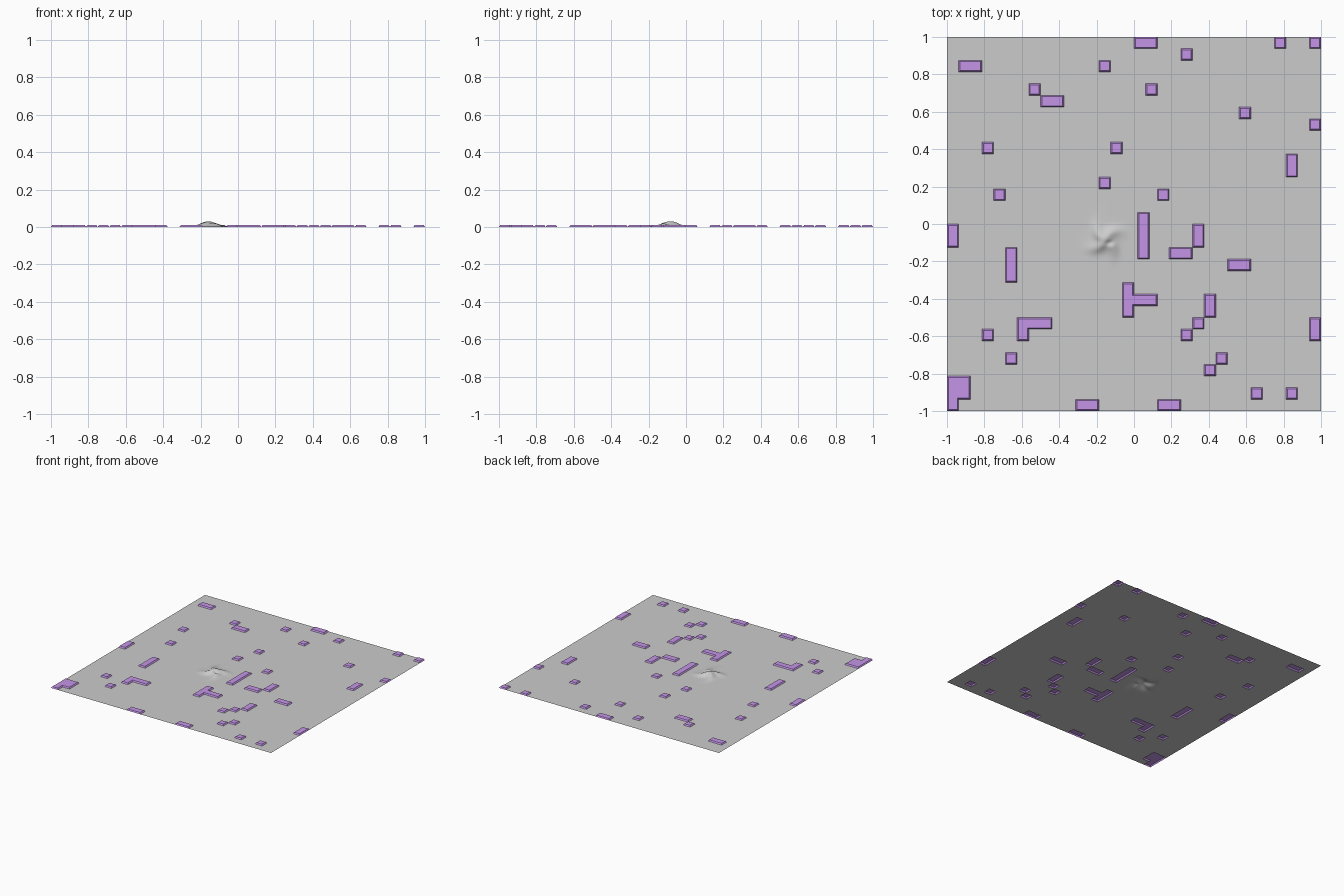
import bpy, bmesh, math

if "Cube" in bpy.data.objects:
    bpy.data.objects.remove(bpy.data.objects["Cube"])

N = 32                 # cells along each side
CELL = 2 / N


def material(name, rgb):
    m = bpy.data.materials.new(name)
    m.diffuse_color = (*rgb, 1)
    m.use_nodes = True
    m.node_tree.nodes["Principled BSDF"].inputs["Base Color"].default_value = m.diffuse_color
    return m


grey = material("ground grey", (0.60, 0.60, 0.60))
purple = material("raised purple", (0.55, 0.30, 0.80))

# Raised blocks: column, row from the top, width, height in cells
BLOCKS = [
    (1, 2, 2, 1), (16, 0, 2, 1), (28, 0, 1, 1), (31, 0, 1, 1), (20, 1, 1, 1),
    (13, 2, 1, 1), (7, 4, 1, 1), (8, 5, 2, 1), (17, 4, 1, 1), (25, 6, 1, 1),
    (31, 7, 1, 1), (3, 9, 1, 1), (14, 9, 1, 1), (29, 10, 1, 2), (13, 12, 1, 1),
    (4, 13, 1, 1), (18, 13, 1, 1), (0, 16, 1, 2), (16, 15, 1, 4), (19, 18, 2, 1),
    (21, 16, 1, 2), (5, 18, 1, 3), (24, 19, 2, 1), (22, 22, 1, 2), (21, 24, 1, 1),
]
BLOCKS += [
    (20, 25, 1, 1), (23, 27, 1, 1), (22, 28, 1, 1), (26, 30, 1, 1), (29, 30, 1, 1),
    (31, 24, 1, 2), (18, 31, 2, 1), (11, 31, 2, 1), (0, 29, 2, 2), (0, 31, 1, 1),
    (3, 25, 1, 1), (6, 24, 3, 1), (6, 25, 1, 1), (5, 27, 1, 1), (15, 21, 1, 3),
    (16, 22, 2, 1),
]
raised = {(c + i, r + j) for c, r, w, h in BLOCKS for i in range(w) for j in range(h)}
MOUND = (11, 14, 5, 7)   # cells replaced by the finer mound


def finish(bm, name, mats):
    me = bpy.data.meshes.new(name)
    bm.normal_update()
    bm.to_mesh(me)
    bm.free()
    for m in mats:
        me.materials.append(m)
    ob = bpy.data.objects.new(name, me)
    bpy.context.collection.objects.link(ob)
    return ob


# Ground sheet with low tapered blocks pushed up from its cells
bm = bmesh.new()
bmesh.ops.create_grid(bm, x_segments=N, y_segments=N, size=1)
cells, hole = [], []
mc, mr, mw, mh = MOUND
for f in bm.faces:
    p = f.calc_center_median()
    c, r = int((p.x + 1) / CELL), int((1 - p.y) / CELL)
    if (c, r) in raised:
        cells.append(f)
    elif mc <= c < mc + mw and mr <= r < mr + mh:
        hole.append(f)
# The long block beside the mound sits slightly to the right
for v in bm.verts:
    if -0.01 < v.co.x < 0.07 and -0.19 < v.co.y < 0.07:
        v.co.x += 0.02
for f in cells:
    f.material_index = 1
ring = bmesh.ops.inset_region(bm, faces=cells, thickness=0.007, depth=0.01,
                              use_boundary=True, use_even_offset=True)
for f in ring["faces"]:
    f.material_index = 1
bmesh.ops.delete(bm, geom=hole, context='FACES')
finish(bm, "ground_sheet", [grey, purple])

# Mound: swirled soft bump with a steep lower right side
bm = bmesh.new()
bmesh.ops.create_grid(bm, x_segments=mw * 8, y_segments=mh * 8, size=1)
x0, x1 = -1 + mc * CELL, -1 + (mc + mw) * CELL + 0.02
y0, y1 = 1 - (mr + mh) * CELL, 1 - mr * CELL
for v in bm.verts:
    edge = (1 - v.co.x ** 4) * (1 - v.co.y ** 4)
    x = x0 + (v.co.x + 1) / 2 * (x1 - x0)
    y = y0 + (v.co.y + 1) / 2 * (y1 - y0)
    dx, dy = x + 0.155, y + 0.085
    r, a = math.hypot(dx, dy), math.atan2(dy, dx)
    swirl = 1 + 0.22 * math.sin(4 * a + 25 * r) * min(1, r / 0.04)
    z = 0.031 * math.exp(-(r * swirl / 0.062) ** 2)
    # small dent on the right of the summit
    dent = math.exp(-((x + 0.13) / 0.02) ** 2 - ((y + 0.10) / 0.014) ** 2)
    v.co = (x, y, max(0, (z - 0.015 * dent) * edge))
for f in bm.faces:
    f.smooth = True
finish(bm, "mound", [grey])
